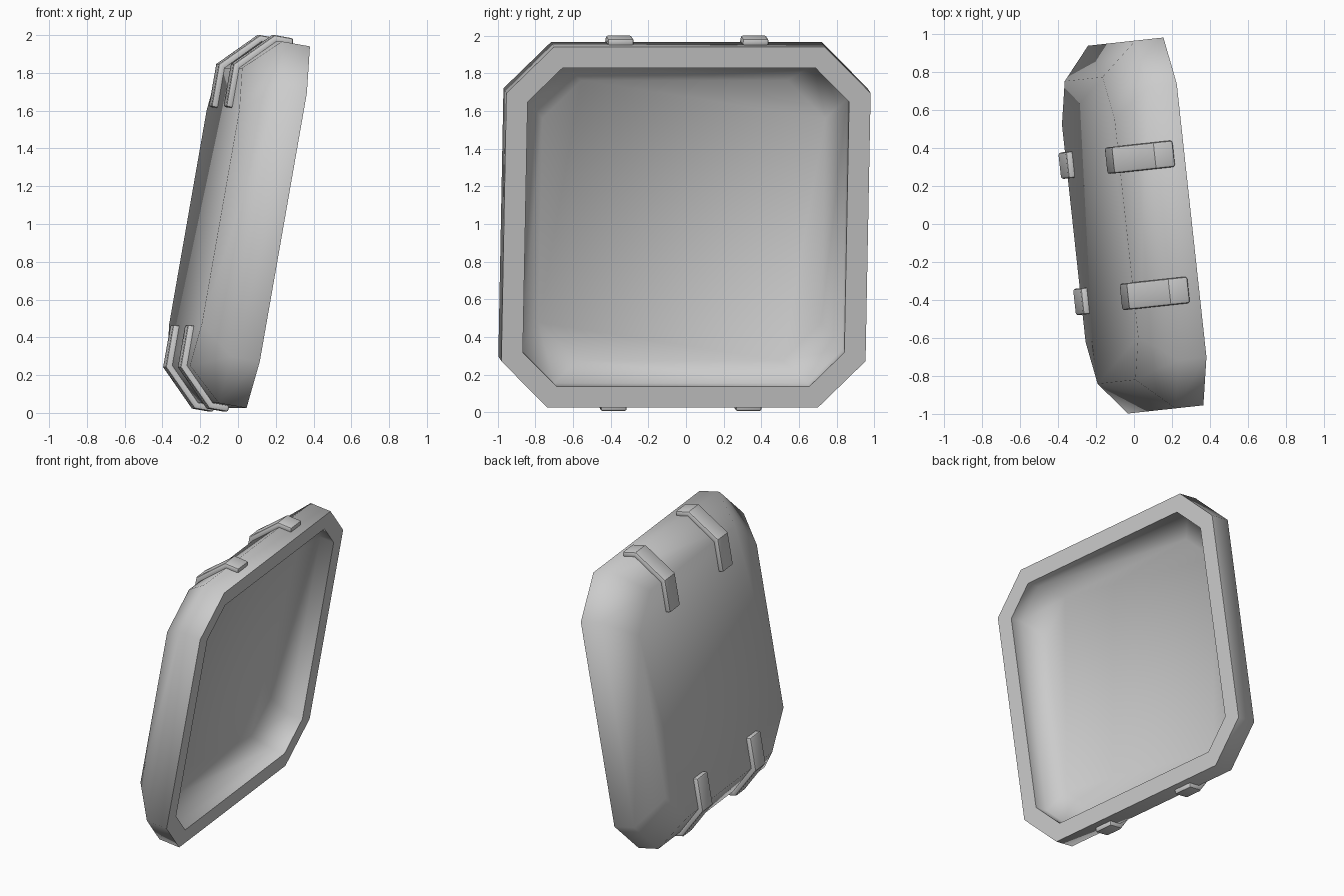
import bpy, bmesh
from math import radians
from mathutils import Matrix

if "Cube" in bpy.data.objects:
    bpy.data.objects.remove(bpy.data.objects["Cube"])

# Local frame: +x is the open side, y is width, z is height; whole tray leans and turns
POSE = (Matrix.Translation((0.135, 0, 0.983))
        @ Matrix.Rotation(radians(6.2), 4, 'Z')
        @ Matrix.Rotation(radians(10), 4, 'Y'))


def finish(name, bm, angle):
    bmesh.ops.recalc_face_normals(bm, faces=bm.faces)
    mesh = bpy.data.meshes.new(name)
    bm.to_mesh(mesh)
    bm.free()
    ob = bpy.data.objects.new(name, mesh)
    bpy.context.collection.objects.link(ob)
    ob.matrix_world = POSE
    bpy.ops.object.select_all(action='DESELECT')
    ob.select_set(True)
    bpy.context.view_layer.objects.active = ob
    bpy.ops.object.shade_smooth_by_angle(angle=radians(angle))
    return ob


def octagon(bm, half, flat, depth):
    pts = [(flat, half), (half, flat), (half, -flat), (flat, -half),
           (-flat, -half), (-half, -flat), (-half, flat), (-flat, half)]
    return [bm.verts.new((-depth, y, z)) for y, z in pts]


# Tray shell: octagonal rings from the back panel, round the rim, to the inner floor
bm = bmesh.new()
rings = [octagon(bm, *r) for r in (
    (0.80, 0.575, 0.32), (0.972, 0.722, 0.15), (0.972, 0.722, 0.0),
    (0.858, 0.675, 0.0), (0.858, 0.675, 0.10), (0.755, 0.55, 0.205))]
for a, b in zip(rings, rings[1:]):
    for i in range(8):
        j = (i + 1) % 8
        bm.faces.new((a[i], a[j], b[j], b[i]))
bm.faces.new(rings[0])
bm.faces.new(rings[-1])
finish("tray_shell", bm, 50)

# Straps: bent strips wrapping the top and bottom edges onto the back
OUTER = [(0.06, 1.004), (0.164, 1.004), (0.353, 0.815), (0.353, 0.585)]
INNER = [(0.06, 0.962), (0.146, 0.962), (0.31, 0.796), (0.31, 0.585)]
WIDTH = 0.14


def strap(name, y, side):
    bm = bmesh.new()
    rows = []
    for (do, zo), (di, zi) in zip(OUTER, INNER):
        rows.append([bm.verts.new((-d, y + w * WIDTH / 2, side * z))
                     for d, z, w in ((do, zo, -1), (do, zo, 1), (di, zi, 1), (di, zi, -1))])
    for a, b in zip(rows, rows[1:]):
        for i in range(4):
            j = (i + 1) % 4
            bm.faces.new((a[i], a[j], b[j], b[i]))
    bm.faces.new(rows[0])
    bm.faces.new(rows[-1])
    bmesh.ops.recalc_face_normals(bm, faces=bm.faces)
    # Round the long and end edges, leaving the bends crisp
    edges = [e for e in bm.edges if e.calc_face_angle(0) > radians(60)]
    bmesh.ops.bevel(bm, geom=edges, offset=0.013, segments=2, profile=0.5, affect='EDGES')
    finish(name, bm, 40)


for row, side in (("top", 1), ("bottom", -1)):
    for hand, y in (("near", -0.36), ("far", 0.36)):
        strap(f"{row}_strap_{hand}", y, side)
